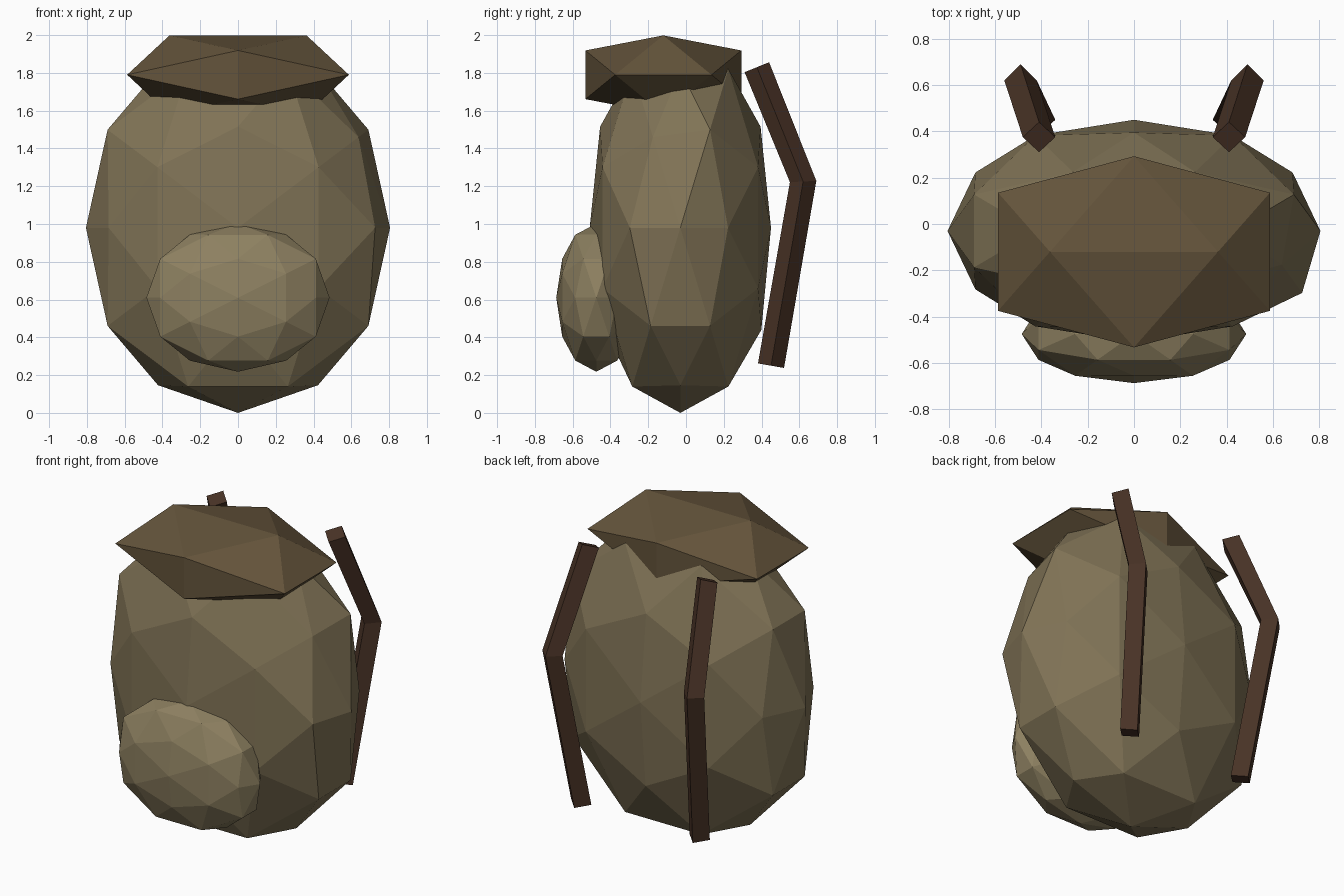
import bpy
import bmesh
from mathutils import Vector

if "Cube" in bpy.data.objects:
    bpy.data.objects.remove(bpy.data.objects["Cube"], do_unlink=True)


def material(name, srgb):
    rgba = [c ** 2.2 for c in srgb] + [1.0]
    mat = bpy.data.materials.new(name)
    mat.use_nodes = True
    mat.diffuse_color = rgba
    bsdf = mat.node_tree.nodes["Principled BSDF"]
    bsdf.inputs["Base Color"].default_value = rgba
    bsdf.inputs["Roughness"].default_value = 0.9
    return mat


def finish(bm, name, mat):
    bmesh.ops.recalc_face_normals(bm, faces=bm.faces)
    mesh = bpy.data.meshes.new(name)
    bm.to_mesh(mesh)
    bm.free()
    mesh.materials.append(mat)
    obj = bpy.data.objects.new(name, mesh)
    bpy.context.scene.collection.objects.link(obj)
    return obj


def faceted_blob(name, centre, scale, mat, subdivide=False, bulge=1.0, nudges=()):
    """Icosahedron with an edge facing each axis, optionally split once."""
    bm = bmesh.new()
    golden = (1 + 5 ** 0.5) / 2
    for a in (-1, 1):
        for b in (-golden, golden):
            for co in ((a, 0, b), (0, b, a), (b, a, 0)):
                bm.verts.new(Vector(co).normalized())
    bmesh.ops.convex_hull(bm, input=bm.verts)
    if subdivide:
        bmesh.ops.subdivide_edges(bm, edges=bm.edges, cuts=1, use_grid_fill=True)
    for v in bm.verts:
        v.co.normalize()
        off_axis = min(abs(c) for c in v.co) > 0.1
        factor = bulge if off_axis else 1.0
        for direction, amount in nudges:
            if v.co.dot(Vector(direction).normalized()) > 0.98:
                factor = amount
        v.co *= factor
    for v in bm.verts:
        v.co = Vector(c + p * s for c, p, s in zip(centre, v.co, scale))
    return finish(bm, name, mat)


def strap(name, side, mat, radius=0.07):
    """Bent bar with a diamond cross-section, mitred at the bend."""
    path = [Vector((side * x, y, z)) for x, y, z in
            ((0.41, 0.375, 1.83), (0.49, 0.62, 1.225), (0.41, 0.45, 0.25))]
    bm = bmesh.new()
    rings = []
    for i, p in enumerate(path):
        tangent = path[min(i + 1, len(path) - 1)] - path[max(i - 1, 0)]
        across = Vector((1, 0, 0))
        outward = tangent.cross(across).normalized()
        rings.append([bm.verts.new(p + d * radius)
                      for d in (across, outward, -across, -outward)])
    for lower, upper in zip(rings, rings[1:]):
        for k in range(4):
            n = (k + 1) % 4
            bm.faces.new((lower[k], lower[n], upper[n], upper[k]))
    bm.faces.new(rings[0])
    bm.faces.new(rings[-1])
    return finish(bm, name, mat)


canvas = material("canvas", (0.50, 0.45, 0.34))
pocket_canvas = material("pocket_canvas", (0.55, 0.50, 0.38))
flap_leather = material("flap_leather", (0.39, 0.33, 0.24))
strap_leather = material("strap_leather", (0.29, 0.21, 0.165))

# Main bag, slightly uneven on its left side
faceted_blob("bag_body", (0, -0.03, 0.98), (0.805, 0.48, 0.98), canvas,
             subdivide=True, bulge=1.06,
             nudges=(((0.85, -0.53, 0), 1.06), ((0.81, -0.31, 0.5), 0.98),
                     ((0, 0.85, 0.53), 1.04), ((0, -0.85, 0.53), 1.04),
                     ((0, 0.85, -0.53), 1.05)))

# Front pocket
faceted_blob("front_pocket", (0, -0.475, 0.61), (0.485, 0.212, 0.392),
             pocket_canvas, subdivide=True, bulge=1.05)

# Top flap
faceted_blob("top_flap", (0, -0.12, 1.79), (0.69, 0.485, 0.245), flap_leather)

# Shoulder straps
for label, side in (("left", 1), ("right", -1)):
    strap(label + "_shoulder_strap", side, strap_leather)
